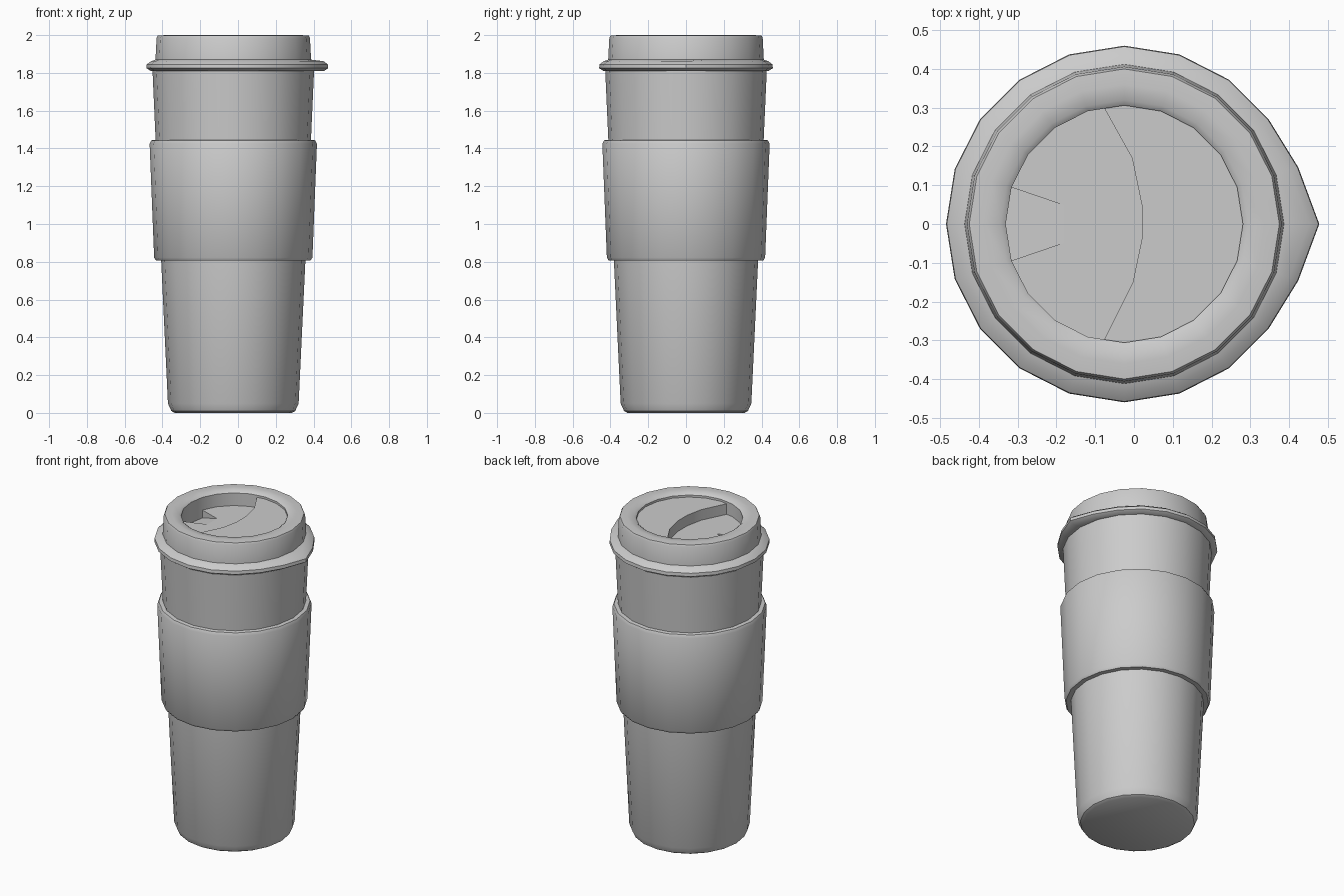
import bpy, bmesh
from math import sin, cos, radians, pi

if "Cube" in bpy.data.objects:
    bpy.data.objects.remove(bpy.data.objects["Cube"])

CX = -0.025   # cup axis (the lid tab sticks out to +x)
N = 20        # sides of every round part


def finish(bm, name, angle=35):
    bmesh.ops.recalc_face_normals(bm, faces=bm.faces)
    me = bpy.data.meshes.new(name)
    bm.to_mesh(me)
    bm.free()
    ob = bpy.data.objects.new(name, me)
    ob.location.x = CX
    bpy.context.collection.objects.link(ob)
    bpy.ops.object.select_all(action='DESELECT')
    ob.select_set(True)
    bpy.context.view_layer.objects.active = ob
    bpy.ops.object.shade_smooth_by_angle(angle=radians(angle))
    return ob


def lathe(name, profile, cap_start=False, cap_end=False, tab=()):
    """Revolve (radius, z) points; tab lists profile rows pulled out at +x."""
    bm = bmesh.new()
    rings = []
    for j, (r, z) in enumerate(profile):
        ring = []
        for i in range(N):
            a = 2 * pi * i / N
            k = r
            if j in tab:
                k += 0.043 if i == 0 else 0.012 if i in (1, N - 1) else 0
            ring.append(bm.verts.new((k * cos(a), k * sin(a), z)))
        rings.append(ring)
    for a, b in zip(rings, rings[1:]):
        for i in range(N):
            n = (i + 1) % N
            bm.faces.new((a[i], a[n], b[n], b[i]))
    if cap_start:
        bm.faces.new(rings[0])
    if cap_end:
        bm.faces.new(rings[-1])
    return finish(bm, name)


# Tapered cup body
lathe("cup_body", [(0.31, 0), (0.328, 0.01), (0.346, 0.05), (0.382, 0.81),
                   (0.411, 1.44), (0.428, 1.82)], True, True)

# Grip sleeve
lathe("grip_sleeve", [(0.381, 0.808), (0.41, 0.808), (0.419, 0.822), (0.443, 1.425),
                      (0.434, 1.443), (0.41, 1.446)])

# Lid: flange with tab, upright wall, rounded rim and inner wall
lathe("lid", [(0.42, 1.81), (0.437, 1.81), (0.46, 1.825), (0.458, 1.845), (0.435, 1.862),
              (0.412, 1.87), (0.406, 1.985), (0.40, 1.997), (0.36, 2.0), (0.32, 1.996),
              (0.306, 1.985), (0.306, 1.85)], tab=(1, 2, 3, 4))

R = 0.306


def arc(deg, z):
    return (R * cos(radians(deg)), R * sin(radians(deg)), z)


# Recessed lid floor with the sloping drinking notch
FLOOR, LOW = 1.905, 1.855
bm = bmesh.new()
edge = [bm.verts.new(arc(d, FLOOR)) for d in range(-162, 163, 18)]
n1 = bm.verts.new((-0.155, 0.048, FLOOR))
n2 = bm.verts.new((-0.155, -0.048, FLOOR))
low = [bm.verts.new(arc(d, LOW)) for d in (162, 180, 198)]
bm.faces.new(edge + [n1, n2])
bm.faces.new([n2, n1] + low)
bm.faces.new((edge[-1], low[0], n1))
bm.faces.new((edge[0], n2, low[2]))
finish(bm, "lid_floor", 15)

# Raised half of the lid top with a curved step
bm = bmesh.new()
outline = [arc(d, FLOOR) for d in [-100] + list(range(-90, 91, 18)) + [100]]
outline += [(x, y, FLOOR) for x, y in
            ((0.02, 0.17), (0.045, 0.05), (0.045, -0.04), (0.022, -0.15))]
face = bm.faces.new([bm.verts.new(p) for p in outline])
top = bmesh.ops.extrude_face_region(bm, geom=[face])["geom"]
for v in top:
    if isinstance(v, bmesh.types.BMVert):
        v.co.z = 1.972
finish(bm, "lid_step")
